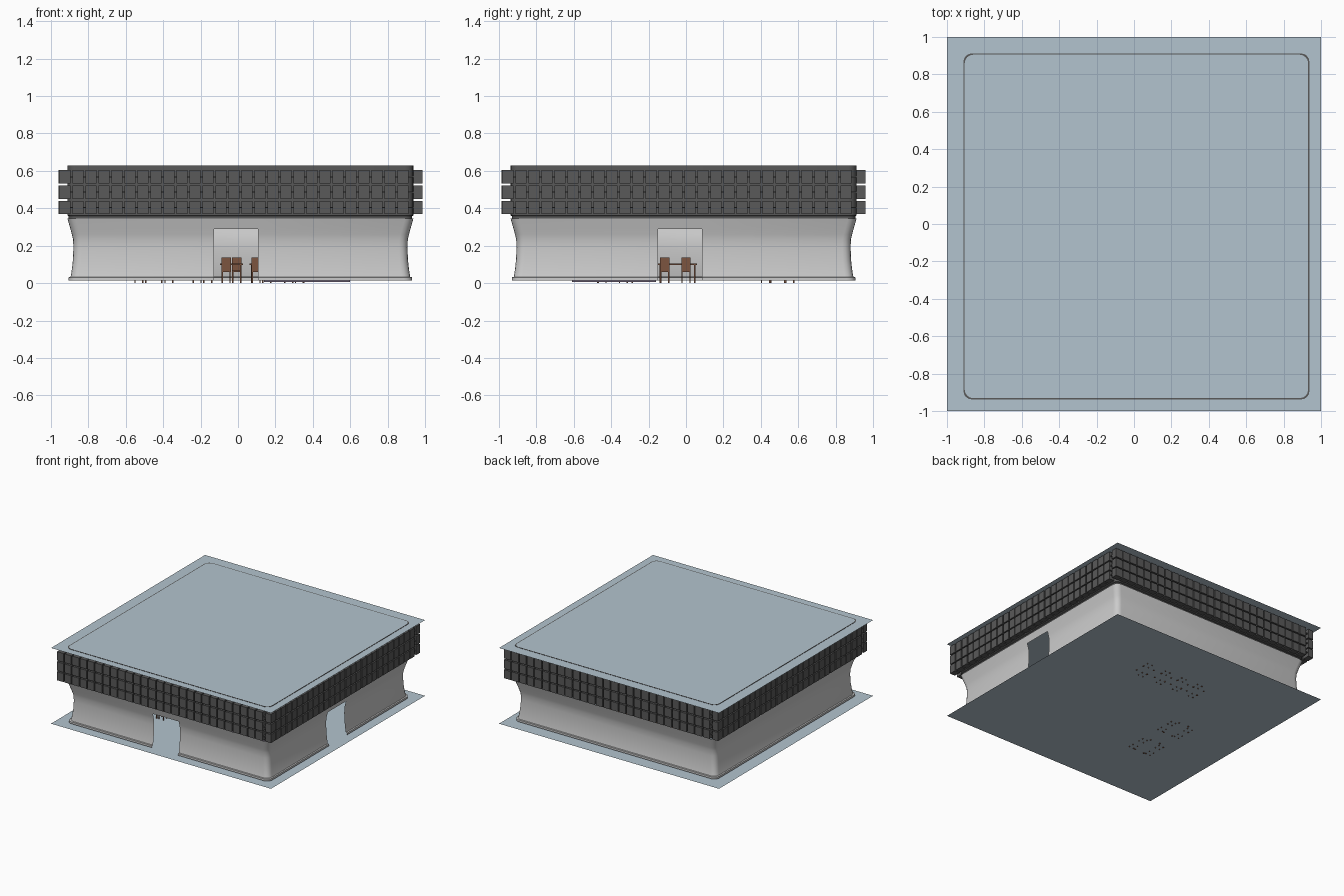
import bpy, bmesh, math
from mathutils import Matrix, Vector

if "Cube" in bpy.data.objects:
    bpy.data.objects.remove(bpy.data.objects["Cube"])

CX, CY = 0.013, -0.013  # centre of the building on the plot


def material(name, rgb):
    m = bpy.data.materials.new(name)
    m.diffuse_color = (*rgb, 1)
    m.use_nodes = True
    m.node_tree.nodes["Principled BSDF"].inputs["Base Color"].default_value = m.diffuse_color
    return m


slab_mat = material("pale_blue", (0.45, 0.55, 0.62))
dark_mat = material("dark_grey", (0.10, 0.10, 0.10))
wood_mat = material("brown", (0.20, 0.09, 0.05))
rug_mat = material("purple_grey", (0.20, 0.16, 0.24))


def finish(name, bm, mat=None, smooth=False):
    me = bpy.data.meshes.new(name)
    bm.to_mesh(me)
    bm.free()
    ob = bpy.data.objects.new(name, me)
    bpy.context.collection.objects.link(ob)
    if mat:
        me.materials.append(mat)
    if smooth:
        bpy.ops.object.select_all(action='DESELECT')
        ob.select_set(True)
        bpy.context.view_layer.objects.active = ob
        bpy.ops.object.shade_smooth_by_angle(angle=math.radians(35))
    return ob


def box(bm, c, s, mat=Matrix()):
    m = mat @ Matrix.Translation(c) @ Matrix.Diagonal((*s, 1))
    bmesh.ops.create_cube(bm, size=1, matrix=m)


def perimeter(h, z, r=0.045, n=4):
    # rounded square; the front and right sides carry two extra door points
    doors = {0: (-0.141, 0.094), 1: (-0.137, 0.098)}
    pts = []
    for k in range(4):
        side = [(d, -h) for d in doors.get(k, ())]
        for i in range(n + 1):
            a = -math.pi / 2 + math.pi / 2 * i / n
            side.append((h - r + r * math.cos(a), -h + r + r * math.sin(a)))
        rot = Matrix.Rotation(k * math.pi / 2, 4, 'Z')
        pts += [rot @ Vector((x, y, z)) + Vector((CX, CY, 0)) for x, y in side]
    return pts, (0, n + 3)


def ring_wall(name, profile, mat=None, door_top=0):
    bm = bmesh.new()
    rings = []
    for z, h in profile:
        pts, door_cols = perimeter(h, z)
        rings.append([bm.verts.new(p) for p in pts])
    for j in range(len(rings) - 1):
        lo, hi = rings[j], rings[j + 1]
        for i in range(len(lo)):
            if i in door_cols and profile[j + 1][0] <= door_top:
                continue
            k = (i + 1) % len(lo)
            bm.faces.new((lo[i], lo[k], hi[k], hi[i]))
    return finish(name, bm, mat, True)


# ground and roof sheets
for name, z in (("ground_sheet", 0.006), ("roof_sheet", 0.628)):
    bm = bmesh.new()
    bmesh.ops.create_grid(bm, x_segments=1, y_segments=1, size=1,
                          matrix=Matrix.Translation((0, 0, z)))
    finish(name, bm, slab_mat)

# curved lower wall with two doorways
ring_wall("lower_wall", [(0.015, 0.918), (0.031, 0.918), (0.033, 0.908),
                         (0.06, 0.903), (0.12, 0.896), (0.19, 0.893),
                         (0.235, 0.895), (0.26, 0.901), (0.29, 0.909),
                         (0.345, 0.925)], door_top=0.29)

# upper wall behind the windows
ring_wall("upper_wall", [(0.345, 0.905), (0.345, 0.918), (0.358, 0.918),
                         (0.362, 0.925), (0.630, 0.925), (0.630, 0.918)], dark_mat)

# three projecting rows of window boxes around all sides
bm = bmesh.new()
outer, count = 0.973, 28
pitch = 2 * outer / count
for k in range(4):
    side = Matrix.Translation((CX, CY, 0)) @ Matrix.Rotation(k * math.pi / 2, 4, 'Z')
    for z0, z1 in ((0.37, 0.440), (0.449, 0.522), (0.532, 0.605)):
        for i in range(count - 1):
            x = -outer + pitch * (i + 0.5)
            box(bm, (x, -outer + 0.024, (z0 + z1) / 2),
                (pitch - 0.009, 0.048, z1 - z0), side)
        # thin shelf joining the boxes of a row
        box(bm, (0, -outer + 0.029, (z0 + z1) / 2), (2 * outer - 0.012, 0.038, 0.006), side)
finish("window_boxes", bm, dark_mat)

# rug
bm = bmesh.new()
box(bm, (0.37, -0.385, 0.010), (0.46, 0.45, 0.006))
finish("rug", bm, rug_mat)


def table(name, x, y, w, d):
    bm = bmesh.new()
    box(bm, (x, y, 0.101), (w, d, 0.008))
    for sx in (-1, 1):
        for sy in (-1, 1):
            box(bm, (x + sx * (w / 2 - 0.012), y + sy * (d / 2 - 0.012), 0.05),
                (0.008, 0.008, 0.1))
    finish(name, bm, wood_mat)


def chair(name, x, y, turn):
    # backrest is on the local -y side
    m = Matrix.Translation((x, y, 0)) @ Matrix.Rotation(math.radians(turn), 4, 'Z')
    bm = bmesh.new()
    box(bm, (0, 0, 0.064), (0.05, 0.05, 0.008), m)
    box(bm, (0, -0.023, 0.102), (0.05, 0.006, 0.068), m)
    for sx in (-0.021, 0.021):
        for sy in (-0.021, 0.021):
            box(bm, (sx, sy, 0.03), (0.006, 0.006, 0.06), m)
    finish(name, bm, wood_mat)


# row of tables at the back and a second row on the left, each with chairs
for i, t in enumerate((-0.19, -0.035, 0.125, 0.30)):
    table(f"back_table_{i}", t, 0.49, 0.125, 0.10)
    chair(f"back_chair_front_{i}", t - 0.028, 0.425, 0)
    chair(f"back_chair_rear_{i}", t + 0.028, 0.555, 180)
for i, t in enumerate((-0.38, -0.045)):
    table(f"side_table_{i}", -0.45, t, 0.11, 0.21)
    for j, dy in enumerate((-0.068, 0.045)):
        chair(f"side_chair_right_{i}_{j}", -0.37, t + dy, 90)
        chair(f"side_chair_left_{i}_{j}", -0.53, t + dy, -90)
